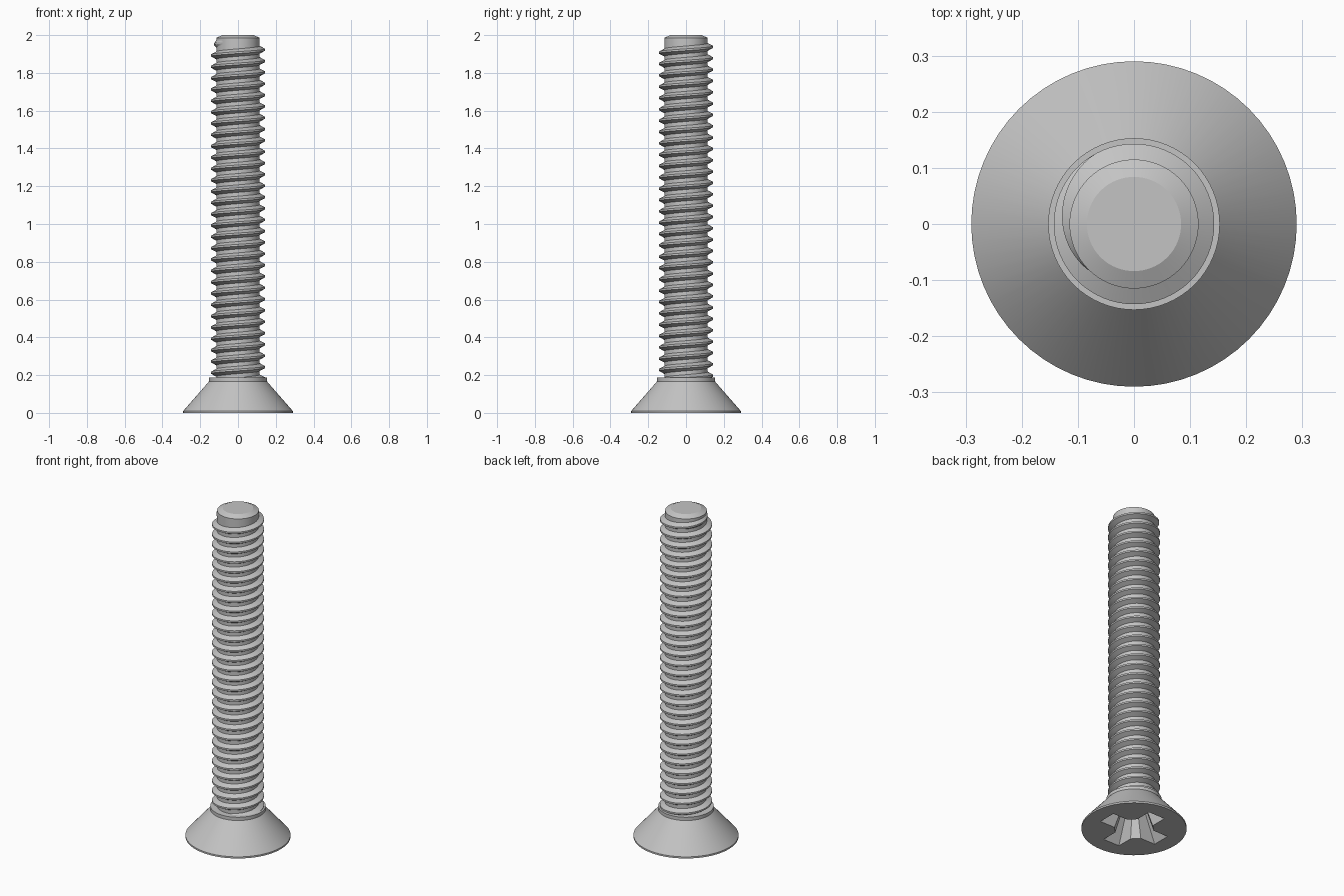
import bpy, bmesh, math

if "Cube" in bpy.data.objects:
    bpy.data.objects.remove(bpy.data.objects["Cube"])

SEGMENTS = 64
PITCH = 0.06
CORE_R, CREST_R = 0.115, 0.143

steel = bpy.data.materials.new("grey steel")
steel.use_nodes = True
GREY = (0.55, 0.55, 0.55, 1)
steel.diffuse_color = GREY
steel.node_tree.nodes["Principled BSDF"].inputs["Base Color"].default_value = GREY


def make_object(name, bm):
    bmesh.ops.recalc_face_normals(bm, faces=bm.faces)
    mesh = bpy.data.meshes.new(name)
    bm.to_mesh(mesh)
    bm.free()
    mesh.materials.append(steel)
    obj = bpy.data.objects.new(name, mesh)
    bpy.context.collection.objects.link(obj)
    return obj


def loft(name, rings):
    """Skin a row of equal closed rings and cap both ends."""
    bm = bmesh.new()
    rows = [[bm.verts.new(p) for p in ring] for ring in rings]
    n = len(rows[0])
    for low, high in zip(rows, rows[1:]):
        for i in range(n):
            j = (i + 1) % n
            bm.faces.new((low[i], low[j], high[j], high[i]))
    bm.faces.new(rows[0])
    bm.faces.new(rows[-1])
    return make_object(name, bm)


def lathe(name, profile):
    angles = [math.tau * i / SEGMENTS for i in range(SEGMENTS)]
    return loft(name, [[(r * math.cos(a), r * math.sin(a), z) for a in angles]
                       for r, z in profile])


def smooth(obj, degrees=20):
    bpy.ops.object.select_all(action='DESELECT')
    obj.select_set(True)
    bpy.context.view_layer.objects.active = obj
    bpy.ops.object.shade_smooth_by_angle(angle=math.radians(degrees))


# Countersunk head with a short collar
head = lathe("countersunk_head", [(0.29, 0), (0.29, 0.01), (0.153, 0.167), (0.153, 0.187)])

# Cross-shaped tapered drive recess
ARM, HALF_W, NECK = 0.195, 0.055, 0.095
quarter = [(ARM, -HALF_W), (ARM, HALF_W), (NECK, HALF_W), (HALF_W, NECK)]


def cross_ring(z):
    s = 1 - 3 * z
    ring = []
    for k in range(4):
        c, d = round(math.cos(k * math.pi / 2)), round(math.sin(k * math.pi / 2))
        ring += [((x * c - y * d) * s, (x * d + y * c) * s, z) for x, y in quarter]
    return ring


cutter = loft("recess_cutter", [cross_ring(-0.02), cross_ring(0.15)])
cutter.hide_render = True
cut = head.modifiers.new("drive_recess", 'BOOLEAN')
cut.operation = 'DIFFERENCE'
cut.solver = 'EXACT'
cut.object = cutter
bpy.ops.object.select_all(action='DESELECT')
head.select_set(True)
bpy.context.view_layer.objects.active = head
bpy.ops.object.modifier_apply(modifier=cut.name)
bpy.data.objects.remove(cutter)
smooth(head)

# Shank core with a chamfered tip
shank = lathe("shank_core", [(CORE_R, 0.178), (CORE_R, 1.985), (0.084, 2)])
smooth(shank)

# Right-handed helical thread that fades into the core at its upper end
END_ANGLE, END_Z = math.radians(225), 1.96
TURNS = (END_Z - 0.17) / PITCH
steps = int(TURNS * SEGMENTS)
rings = []
for i in range(steps + 1):
    back = (steps - i) / SEGMENTS
    a = END_ANGLE - back * math.tau
    z = END_Z - back * PITCH
    fade = min(1, 0.03 + back / 0.3)
    crest = CORE_R + (CREST_R - CORE_R) * fade
    profile = [(CORE_R - 0.004, -0.022), (crest, -0.005), (crest, 0.005), (CORE_R - 0.004, 0.022)]
    rings.append([(r * math.cos(a), r * math.sin(a), z + dz) for r, dz in profile])
thread = loft("helical_thread", rings)
smooth(thread)
